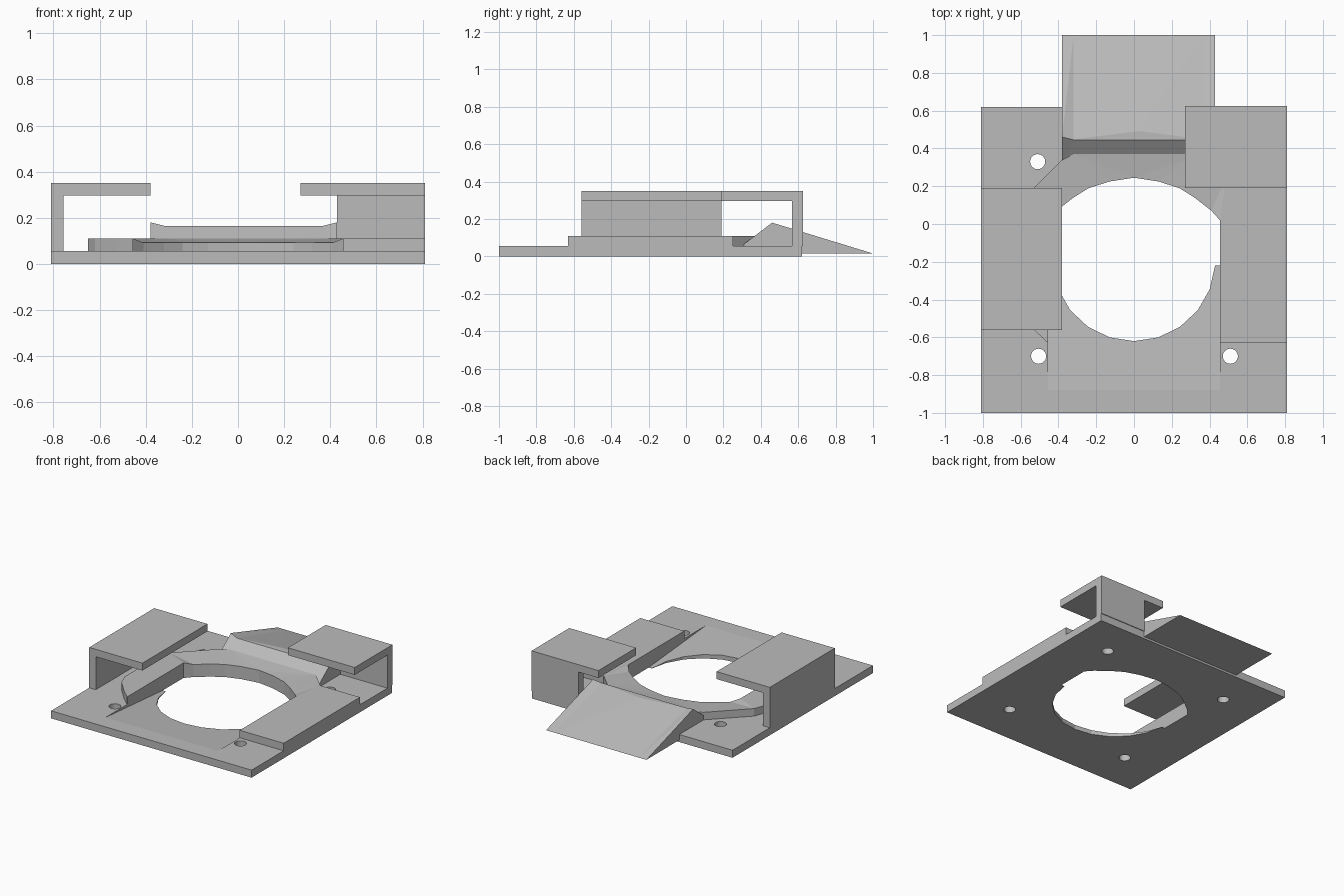
import bpy, bmesh, math

if "Cube" in bpy.data.objects:
    bpy.data.objects.remove(bpy.data.objects["Cube"], do_unlink=True)

grey = bpy.data.materials.new("matte_grey")
grey.use_nodes = True
grey.diffuse_color = (0.5, 0.5, 0.5, 1)
grey.node_tree.nodes["Principled BSDF"].inputs["Base Color"].default_value = (0.5, 0.5, 0.5, 1)


def add_object(name, bm):
    bmesh.ops.recalc_face_normals(bm, faces=bm.faces)
    mesh = bpy.data.meshes.new(name)
    bm.to_mesh(mesh)
    bm.free()
    mesh.materials.append(grey)
    obj = bpy.data.objects.new(name, mesh)
    bpy.context.collection.objects.link(obj)
    return obj


def extruded(points, direction):
    """Solid made by sweeping a closed outline along a direction."""
    bm = bmesh.new()
    face = bm.faces.new([bm.verts.new(p) for p in points])
    moved = bmesh.ops.extrude_face_region(bm, geom=[face])["geom"]
    bmesh.ops.translate(bm, vec=direction,
                        verts=[v for v in moved if isinstance(v, bmesh.types.BMVert)])
    return bm


def slab(name, outline, low, high):
    return add_object(name, extruded([(x, y, low) for x, y in outline], (0, 0, high - low)))


def box(name, x0, x1, y0, y1, z0, z1):
    return slab(name, [(x0, y0), (x1, y0), (x1, y1), (x0, y1)], z0, z1)


def cut(target, cutter):
    cutter.hide_render = True
    mod = target.modifiers.new("cut", "BOOLEAN")
    mod.operation = "DIFFERENCE"
    mod.solver = "EXACT"
    mod.object = cutter
    bpy.context.view_layer.objects.active = target
    bpy.ops.object.modifier_apply(modifier=mod.name)
    bpy.data.objects.remove(cutter, do_unlink=True)


# Shared opening outline: round front, straight sides, wider round back
SIDE = 0.455
half_back = [(0.41, 0.07), (0.32, 0.14), (0.24, 0.19), (0.13, 0.225)]
back_arc = [(SIDE, 0.02)] + half_back + [(0, 0.245)]
back_arc += [(-x, y) for x, y in reversed(half_back)] + [(-SIDE, 0.02)]
front_arc = []
for i in range(11):
    a = math.radians(-176 + 17.2 * i)
    front_arc.append((0.43 * math.cos(a), -0.19 + 0.43 * math.sin(a)))
opening = front_arc + [(SIDE, -0.22)] + back_arc + [(-SIDE, -0.22)]

# Base plate with sloping intake floor, opening and four screw holes
plate = box("base_plate", -0.81, 0.81, -1, 0.62, 0, 0.055)
slope = [(-0.88, 0.055), (-0.215, 0.0005), (-0.215, 0.1), (-0.88, 0.1)]
cut(plate, add_object("floor_cutter",
                      extruded([(-SIDE, y, z) for y, z in slope], (2 * SIDE, 0, 0))))
cut(plate, slab("opening_cutter", opening, -0.1, 0.2))
for hx, hy in [(-0.51, 0.33), (0.51, 0.33), (-0.505, -0.7), (0.51, -0.7)]:
    ring = [(hx + 0.04 * math.cos(i * math.tau / 24), hy + 0.04 * math.sin(i * math.tau / 24))
            for i in range(24)]
    cut(plate, slab("screw_cutter", ring, -0.1, 0.2))

# Raised surround, with its top dipping towards the back of the opening
outer = [(-SIDE, -0.63), (-0.53, -0.56), (-0.62, -0.46), (-0.65, -0.38), (-0.65, 0.02),
         (-0.62, 0.1), (-0.38, 0.34), (-0.32, 0.37), (0.37, 0.37), (0.49, 0.25),
         (0.81, 0.25), (0.81, -0.63), (SIDE, -0.63)]
bm = extruded([(x, y, 0.055) for x, y in outer + back_arc], (0, 0, 0.055))
bmesh.ops.triangulate(bm, faces=bm.faces)
for v in bm.verts:
    if v.co.z > 0.1 and abs(v.co.x) < 0.42 and 0.05 < v.co.y < 0.26:
        v.co.z = 0.092
add_object("raised_surround", bm)

# Left and right overhanging brackets
box("left_bracket_wall", -0.81, -0.757, -0.56, 0.19, 0.055, 0.296)
box("left_bracket_top", -0.81, -0.38, -0.56, 0.19, 0.296, 0.35)
box("right_bracket_wall", 0.43, 0.81, 0.567, 0.625, 0.055, 0.296)
box("right_bracket_top", 0.27, 0.81, 0.19, 0.625, 0.296, 0.35)

# Rear ramp: cross-sections along x with a flattened crest in the middle
sections = [(-0.38, 0.46, 0.461, 0.18), (-0.32, 0.445, 0.448, 0.165),
            (0.025, 0.445, 0.492, 0.165), (0.37, 0.445, 0.448, 0.165),
            (0.43, 0.46, 0.461, 0.18)]
bm = bmesh.new()
loops = []
for x, front, back, z in sections:
    profile = [(0.29, 0.05), (front, z), (back, z), (1, 0.015), (0.29, 0.015)]
    loops.append([bm.verts.new((x, y, h)) for y, h in profile])
for a, b in zip(loops, loops[1:]):
    for i in range(5):
        j = (i + 1) % 5
        bm.faces.new((a[i], a[j], b[j], b[i]))
bm.faces.new(loops[0])
bm.faces.new(loops[-1])
bmesh.ops.triangulate(bm, faces=bm.faces)
add_object("rear_ramp", bm)
